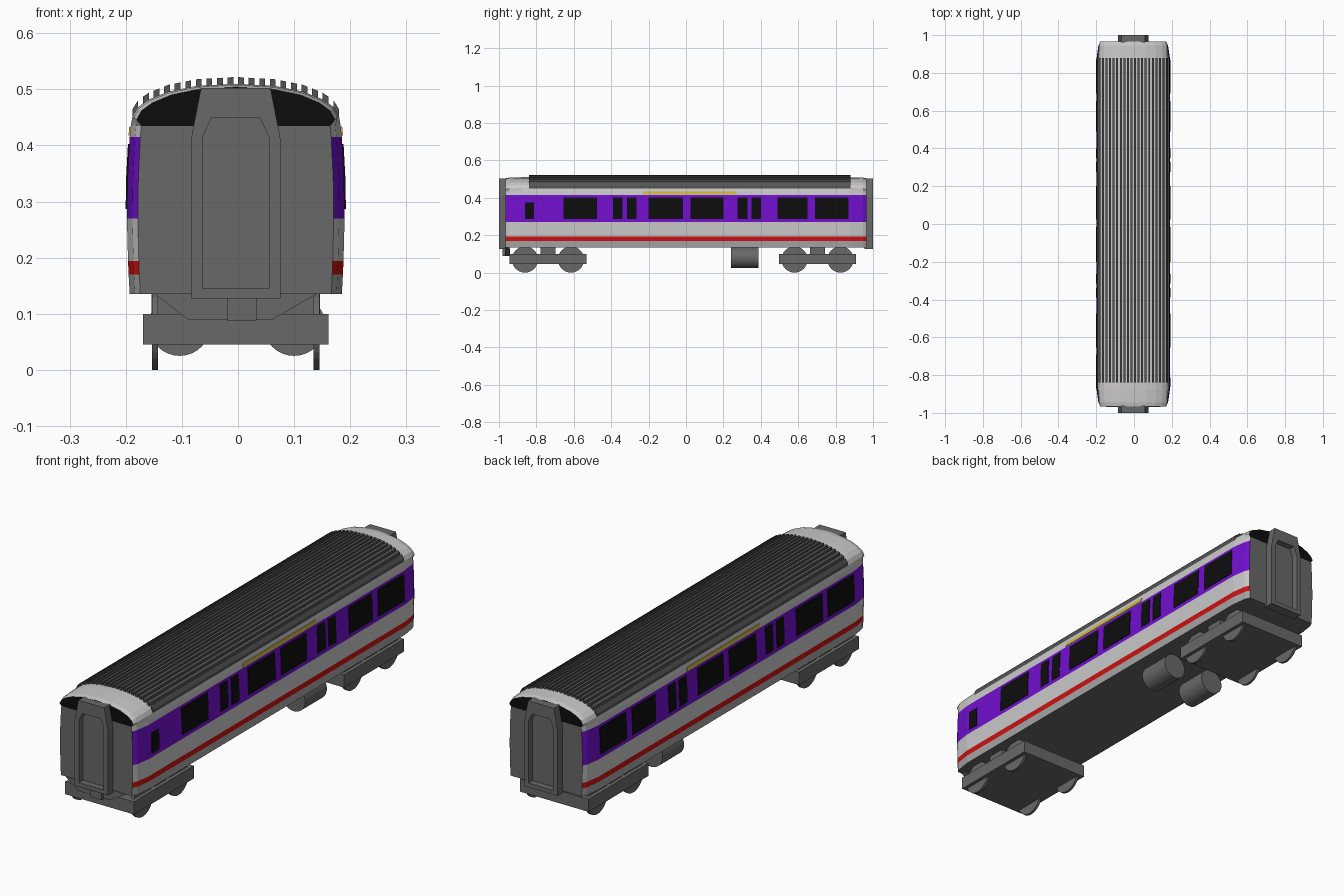
import bpy, bmesh, math

if "Cube" in bpy.data.objects:
    bpy.data.objects.remove(bpy.data.objects["Cube"])

CX = -0.004


def mat(name, r, g, b):
    m = bpy.data.materials.new(name)
    m.diffuse_color = (r, g, b, 1)
    m.use_nodes = True
    m.node_tree.nodes["Principled BSDF"].inputs["Base Color"].default_value = m.diffuse_color
    return m


WHITE = mat("off_white", 0.6, 0.59, 0.59)
SILL = mat("sill_grey", 0.38, 0.38, 0.38)
RED = mat("red", 0.62, 0.006, 0.006)
PURPLE = mat("purple", 0.17, 0.005, 0.62)
BLACK = mat("black", 0.004, 0.004, 0.004)
GREY = mat("grey", 0.14, 0.14, 0.14)
RIB = mat("rib_grey", 0.09, 0.09, 0.09)
YELLOW = mat("yellow", 0.65, 0.5, 0.06)


def finish(bm, name, mats):
    bmesh.ops.recalc_face_normals(bm, faces=bm.faces)
    me = bpy.data.meshes.new(name)
    bm.to_mesh(me)
    bm.free()
    for m in mats:
        me.materials.append(m)
    ob = bpy.data.objects.new(name, me)
    ob.location.x = CX
    bpy.context.collection.objects.link(ob)
    return ob


def loft(bm, rings, caps=True):
    """Join equal closed rings of points into a solid."""
    vs = [[bm.verts.new(p) for p in r] for r in rings]
    n = len(vs[0])
    for a, b in zip(vs, vs[1:]):
        for i in range(n):
            bm.faces.new((a[i], a[(i + 1) % n], b[(i + 1) % n], b[i]))
    if caps:
        bm.faces.new(vs[0])
        bm.faces.new(vs[-1])
    return vs


def prism(bm, pts, y0, y1):
    loft(bm, [[(x, y, z) for x, z in pts] for y in (y0, y1)])


def box(bm, x0, x1, y0, y1, z0, z1):
    prism(bm, [(x0, z0), (x1, z0), (x1, z1), (x0, z1)], y0, y1)


def circle(r, n):
    return [(r * math.cos(2 * math.pi * i / n), r * math.sin(2 * math.pi * i / n)) for i in range(n)]


# body half profile, bottom to roof ridge
WALL = [(0.189, 0.135), (0.191, 0.17), (0.192, 0.194), (0.194, 0.27),
        (0.193, 0.34), (0.189, 0.415), (0.187, 0.435)]
ROOF = [(0.184, 0.452), (0.175, 0.468), (0.155, 0.482), (0.12, 0.496), (0.07, 0.506), (0, 0.51)]
PROFILE = WALL + ROOF


def wall_x(z):
    for (xa, za), (xb, zb) in zip(PROFILE, PROFILE[1:]):
        if za <= z <= zb:
            return xa + (xb - xa) * (z - za) / (zb - za)


def roof_z(x):
    x = abs(x)
    for (xa, za), (xb, zb) in zip(ROOF, ROOF[1:]):
        if xb <= x <= xa:
            return zb + (za - zb) * (x - xb) / (xa - xb)
    return ROOF[0][1]


# body shell, tapering at both ends, coloured in bands by height
def ring(y, wall_s, roof_s, drop):
    half = [(x * (wall_s if i < len(WALL) else roof_s), z - (drop if i >= len(WALL) else 0))
            for i, (x, z) in enumerate(PROFILE)]
    full = half + [(-x, z) for x, z in reversed(half[:-1])]
    return [(x, y, z) for x, z in full]


bm = bmesh.new()
ENDS = [(0.965, 0.9, 0.96, 0.006), (0.945, 0.95, 0.985, 0.002), (0.88, 1, 1, 0)]
rings = [ring(-y, *s) for y, *s in ENDS] + [ring(y, *s) for y, *s in reversed(ENDS)]
vs = loft(bm, rings, False)
nw = len(WALL)
for end in (vs[0], vs[-1]):
    bm.faces.new(end[:nw] + end[-nw:]).material_index = 5      # grey end wall
    bm.faces.new(end[nw - 1:-nw + 1]).material_index = 4       # black roof end
bmesh.ops.recalc_face_normals(bm, faces=bm.faces)
for f in bm.faces:
    z = f.calc_center_median().z
    if abs(f.normal.y) > 0.95:
        continue
    if f.normal.z < -0.9 and z < 0.14:
        f.material_index = 5
    elif z < 0.17:
        f.material_index = 1
    elif z < 0.194:
        f.material_index = 2
    elif 0.27 < z < 0.415:
        f.material_index = 3
body = finish(bm, "coach_body", [WHITE, SILL, RED, PURPLE, BLACK, GREY])

# lengthwise roof ribs
bm = bmesh.new()
for i in range(20):
    x = -0.179 + i * 0.358 / 19
    w = 0.0052
    zo = roof_z(x)
    prism(bm, [(x - w, roof_z(x - w) - 0.004), (x + w, roof_z(x + w) - 0.004),
               (x + w, roof_z(x + w) + 0.012), (x, zo + 0.012), (x - w, roof_z(x - w) + 0.012)], -0.84, 0.88)
finish(bm, "roof_ribs", [RIB])


# thin plates following the side wall
def plate(bm, side, y0, y1, z0, z1):
    zs = [z0, 0.34, z1] if z0 < 0.34 < z1 else [z0, z1]
    pts = [(side * (wall_x(z) + 0.0025), z) for z in zs]
    pts += [(side * (wall_x(z) - 0.003), z) for z in reversed(zs)]
    prism(bm, pts, y0, y1)


COMMON = [(-0.655, -0.475), (-0.39, -0.34), (-0.315, -0.265), (-0.2, -0.015), (0.025, 0.2),
          (0.275, 0.328), (0.35, 0.4), (0.49, 0.65), (0.69, 0.87)]
for side, label in ((1, "right"), (-1, "left")):
    bm = bmesh.new()
    for y0, y1 in COMMON:
        plate(bm, side, y0, y1, 0.287, 0.403)
    if side == 1:
        plate(bm, side, -0.862, -0.812, 0.287, 0.375)
    else:
        plate(bm, side, -0.87, -0.69, 0.287, 0.403)
    finish(bm, label + "_windows", [BLACK])
    bm = bmesh.new()
    plate(bm, side, -0.23, 0.27, 0.418, 0.434)
    finish(bm, label + "_yellow_stripe", [YELLOW])

# gangway frames with recessed door
OUTER = [(-0.08, 0.127), (-0.08, 0.41), (-0.062, 0.502), (0.062, 0.502), (0.08, 0.41), (0.08, 0.127)]
INNER = [(-0.059, 0.145), (-0.059, 0.415), (-0.043, 0.45), (0.043, 0.45), (0.059, 0.415), (0.059, 0.145)]
for s, label in ((-1, "front"), (1, "back")):
    bm = bmesh.new()
    loft(bm, [[(x, s * y, z) for x, z in p] for p, y in
              ((OUTER, 0.955), (OUTER, 1.0), (INNER, 1.0), (INNER, 0.972))])
    finish(bm, label + "_gangway", [GREY])

# front valance and coupler
bm = bmesh.new()
prism(bm, [(-0.145, 0.136), (-0.085, 0.09), (0.066, 0.09), (0.145, 0.136)], -0.968, -0.945)
box(bm, -0.016, 0.037, -0.982, -0.94, 0.088, 0.13)
finish(bm, "front_valance", [GREY])

# bogies: frame, bolster and four disc wheels each
for yc, label in ((-0.738, "front"), (0.703, "back")):
    bm = bmesh.new()
    box(bm, -0.165, 0.165, yc - 0.205, yc + 0.205, 0.045, 0.1)
    box(bm, -0.15, 0.15, yc - 0.04, yc + 0.04, 0.095, 0.14)
    finish(bm, label + "_bogie_frame", [GREY])
    bm = bmesh.new()
    for dy in (-0.123, 0.123):
        for x in (-0.144, 0.144):
            loft(bm, [[(x + dx, yc + dy + a, 0.07 + b) for a, b in circle(0.07, 32)]
                      for dx in (-0.0055, 0.0055)])
    wheels = finish(bm, label + "_wheels", [GREY])

# underfloor tanks
bm = bmesh.new()
for x in (-0.1, 0.104):
    prism(bm, [(x + a, 0.08 + b) for a, b in circle(0.055, 32)], 0.24, 0.388)
tanks = finish(bm, "underfloor_tanks", [GREY])
